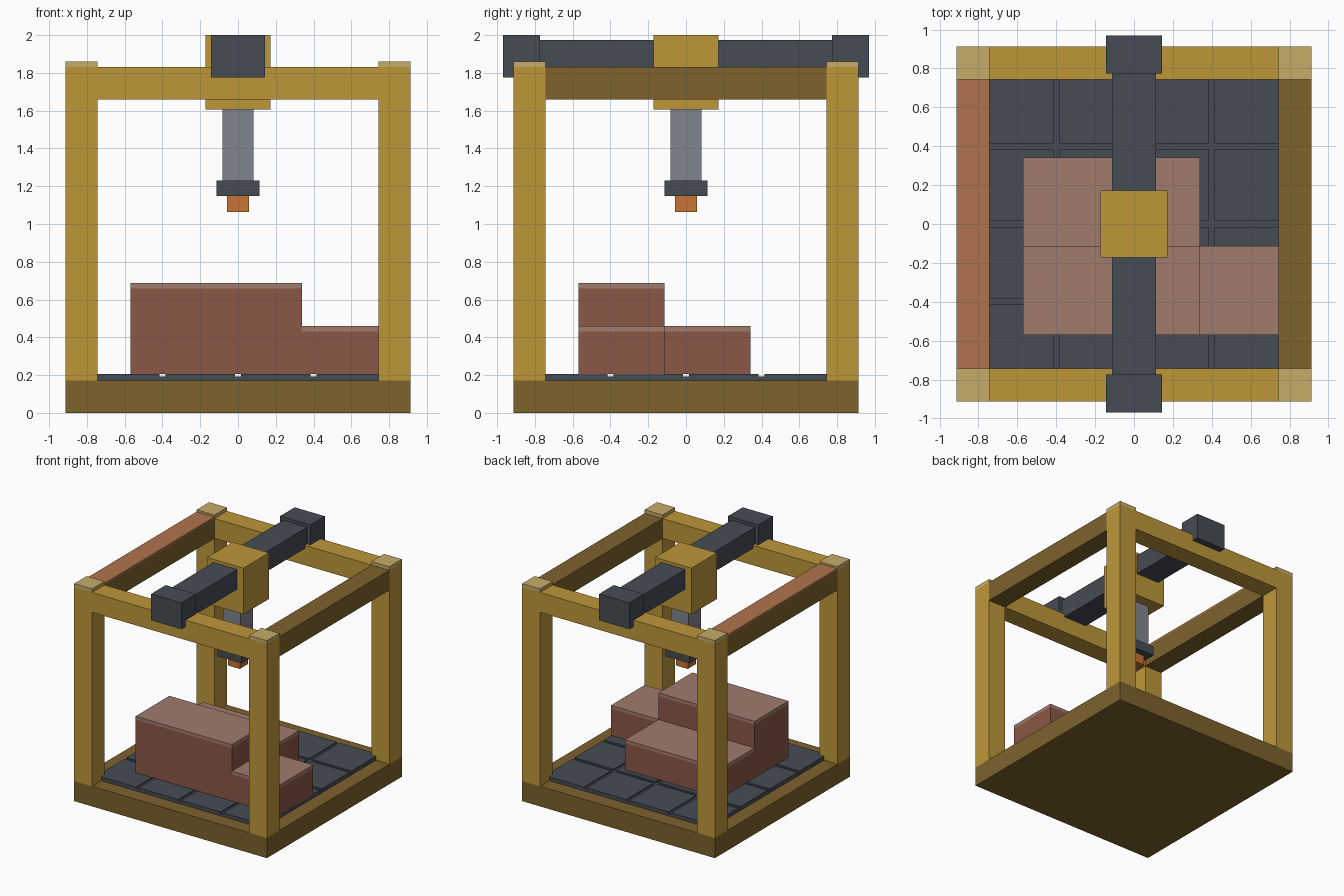
import bpy, bmesh

if "Cube" in bpy.data.objects:
    bpy.data.objects.remove(bpy.data.objects["Cube"])


def material(name, hex_colour):
    """Flat material from an sRGB hex colour, stored as linear values."""
    lin = []
    for i in (0, 2, 4):
        c = int(hex_colour[i:i + 2], 16) / 255
        lin.append(c / 12.92 if c <= 0.04045 else ((c + 0.055) / 1.055) ** 2.4)
    m = bpy.data.materials.new(name)
    m.diffuse_color = (*lin, 1)
    m.use_nodes = True
    m.node_tree.nodes["Principled BSDF"].inputs["Base Color"].default_value = m.diffuse_color
    return m


GOLD = material("gold", "BE9739")
DARK_GOLD = material("dark gold", "7D622C")
TAN = material("pale tan", "C7AC69")
COPPER = material("copper", "B0744D")
SLATE = material("slate", "464B54")
STEEL = material("steel grey", "80858F")
ORANGE = material("orange", "CB7232")
BRICK = material("brick red", "8B5746")
PINK = material("dusty pink", "A17B6D")


def boxes(name, mat, *extents):
    """One object made of boxes, each (x0, x1, y0, y1, z0, z1)."""
    bm = bmesh.new()
    for x0, x1, y0, y1, z0, z1 in extents:
        verts = bmesh.ops.create_cube(bm, size=1)["verts"]
        bmesh.ops.scale(bm, vec=(x1 - x0, y1 - y0, z1 - z0), verts=verts)
        bmesh.ops.translate(bm, vec=((x0 + x1) / 2, (y0 + y1) / 2, (z0 + z1) / 2), verts=verts)
    mesh = bpy.data.meshes.new(name)
    bm.to_mesh(mesh)
    bm.free()
    mesh.materials.append(mat)
    ob = bpy.data.objects.new(name, mesh)
    bpy.context.collection.objects.link(ob)
    return ob


def column(name, mat, r, z0, z1):
    """Square box centred on the z axis."""
    return boxes(name, mat, (-r, r, -r, r, z0, z1))


OUT, IN = 0.912, 0.743          # outer and inner faces of the frame
BEAM_LOW, BEAM_TOP, CAP_TOP = 1.66, 1.83, 1.86
BED_TOP = 0.205

# Base slab and the tiled work bed
column("base", DARK_GOLD, OUT, 0, 0.172)
column("bed_plate", SLATE, 0.785, 0.172, 0.192)
centres = [-0.6, -0.2, 0.2, 0.6]
boxes("bed_tiles", SLATE, *[(x - 0.185, x + 0.185, y - 0.185, y + 0.185, 0.192, BED_TOP)
                            for x in centres for y in centres])

# Corner posts with pale caps
for xname, x0, x1 in (("left", -OUT, -IN), ("right", IN, OUT)):
    for yname, y0, y1 in (("front", -OUT, -IN), ("back", IN, OUT)):
        boxes(f"{yname}_{xname}_post", GOLD, (x0, x1, y0, y1, 0.172, BEAM_TOP))
        boxes(f"{yname}_{xname}_post_cap", TAN, (x0, x1, y0, y1, BEAM_TOP, CAP_TOP))

# Top beams, with a copper strip on the left one
boxes("front_beam", GOLD, (-IN, IN, -OUT, -IN, BEAM_LOW, BEAM_TOP))
boxes("back_beam", GOLD, (-IN, IN, IN, OUT, BEAM_LOW, BEAM_TOP))
boxes("left_beam", DARK_GOLD, (-OUT, -IN, -IN, IN, BEAM_LOW, BEAM_TOP))
boxes("right_beam", DARK_GOLD, (IN, OUT, -IN, IN, BEAM_LOW, BEAM_TOP))
boxes("left_beam_strip", COPPER, (-OUT, -IN, -IN, IN, BEAM_TOP, BEAM_TOP + 0.014))

# Gantry bar with end blocks
boxes("gantry_bar", SLATE, (-0.113, 0.113, -0.775, 0.775, 1.803, 1.973))
boxes("gantry_front_end", SLATE, (-0.143, 0.143, -0.97, -0.773, 1.775, 2.0))
boxes("gantry_back_end", SLATE, (-0.143, 0.143, 0.773, 0.97, 1.775, 2.0))

# Carriage and tool head
column("carriage", GOLD, 0.172, 1.605, 2.0)
column("tool_shaft", STEEL, 0.083, 1.23, 1.605)
column("tool_collar", SLATE, 0.113, 1.148, 1.23)
column("tool_tip", ORANGE, 0.057, 1.063, 1.148)

# Work blocks with pale tops
for name, x0, x1, y0, y1, top in (
        ("tall_block", -0.57, 0.34, -0.57, -0.113, 0.687),
        ("back_block", -0.57, 0.34, -0.113, 0.342, 0.46),
        ("side_block", 0.34, 0.79, -0.57, -0.113, 0.46)):
    boxes(name, BRICK, (x0, x1, y0, y1, BED_TOP, top - 0.028))
    boxes(name + "_top", PINK, (x0, x1, y0, y1, top - 0.028, top))
